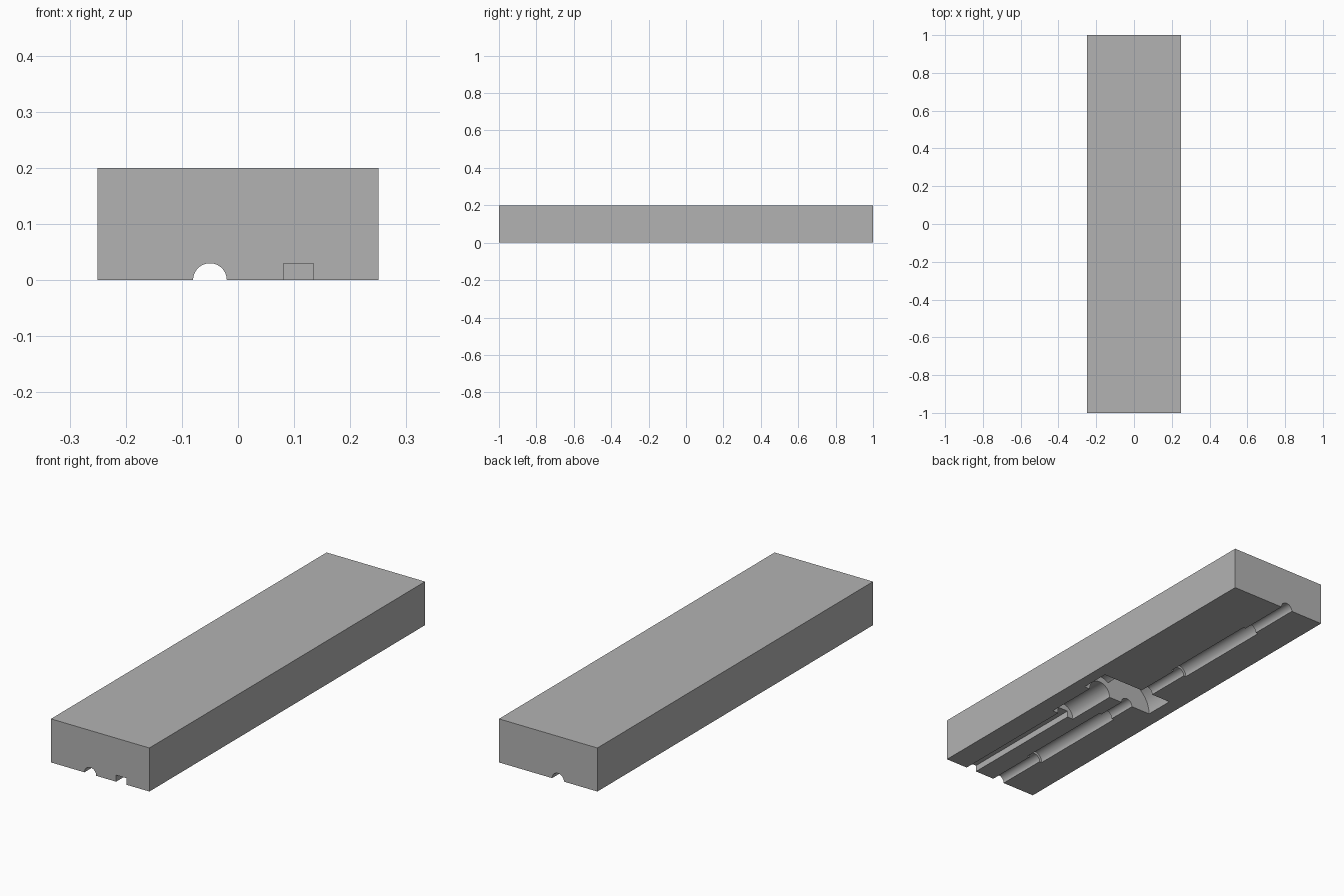
import bpy
import bmesh
from math import radians, cos, sin, pi

default = bpy.data.objects.get("Cube")
if default:
    bpy.data.objects.remove(default, do_unlink=True)

grey = bpy.data.materials.new("plain_grey")
grey.use_nodes = True
COLOUR = (0.45, 0.45, 0.45, 1)
grey.diffuse_color = COLOUR
grey.node_tree.nodes["Principled BSDF"].inputs["Base Color"].default_value = COLOUR


def prism(name, outline, y0, y1):
    """Extrude an outline in the x-z plane from y0 to y1."""
    bm = bmesh.new()
    face = bm.faces.new([bm.verts.new((x, y0, z)) for x, z in outline])
    ext = bmesh.ops.extrude_face_region(bm, geom=[face])
    moved = [v for v in ext["geom"] if isinstance(v, bmesh.types.BMVert)]
    bmesh.ops.translate(bm, verts=moved, vec=(0, y1 - y0, 0))
    bmesh.ops.recalc_face_normals(bm, faces=bm.faces)
    mesh = bpy.data.meshes.new(name)
    bm.to_mesh(mesh)
    bm.free()
    mesh.materials.append(grey)
    obj = bpy.data.objects.new(name, mesh)
    bpy.context.collection.objects.link(obj)
    return obj


def rect(x0, x1, z0, z1):
    return [(x0, z0), (x1, z0), (x1, z1), (x0, z1)]


def circle(x, r, n=64):
    return [(x + r * cos(2 * pi * i / n), r * sin(2 * pi * i / n)) for i in range(n)]


block = prism("housing_block", rect(-0.25, 0.25, 0, 0.2), -1, 1)

SHAFT_X, MOTOR_X = -0.05, 0.108
SLOT = (-0.11, 0.03)

# Pockets sunk into the underside
cutters = [
    prism("shaft_channel", circle(SHAFT_X, 0.03), -1.1, 1.1),
    prism("front_bearing_pocket", circle(SHAFT_X, 0.042), -0.75, -0.25),
    prism("back_bearing_pocket", circle(SHAFT_X, 0.042), 0.25, 0.75),
    prism("large_gear_pocket", circle(SHAFT_X, 0.13), *SLOT),
    prism("small_gear_pocket", circle(MOTOR_X, 0.087), *SLOT),
    prism("motor_pocket", circle(MOTOR_X, 0.058), -0.365, -0.05),
    prism("wire_channel", rect(0.081, 0.135, -0.05, 0.03), -1.1, -0.3),
]

bpy.context.view_layer.objects.active = block
block.select_set(True)
for cutter in cutters:
    mod = block.modifiers.new(cutter.name, "BOOLEAN")
    mod.operation = "DIFFERENCE"
    mod.solver = "EXACT"
    mod.object = cutter
    bpy.ops.object.modifier_apply(modifier=mod.name)
    bpy.data.objects.remove(cutter, do_unlink=True)

# Smooth the round pockets, keep the corners crisp
bpy.ops.object.select_all(action="DESELECT")
block.select_set(True)
bpy.ops.object.shade_smooth_by_angle(angle=radians(30))
